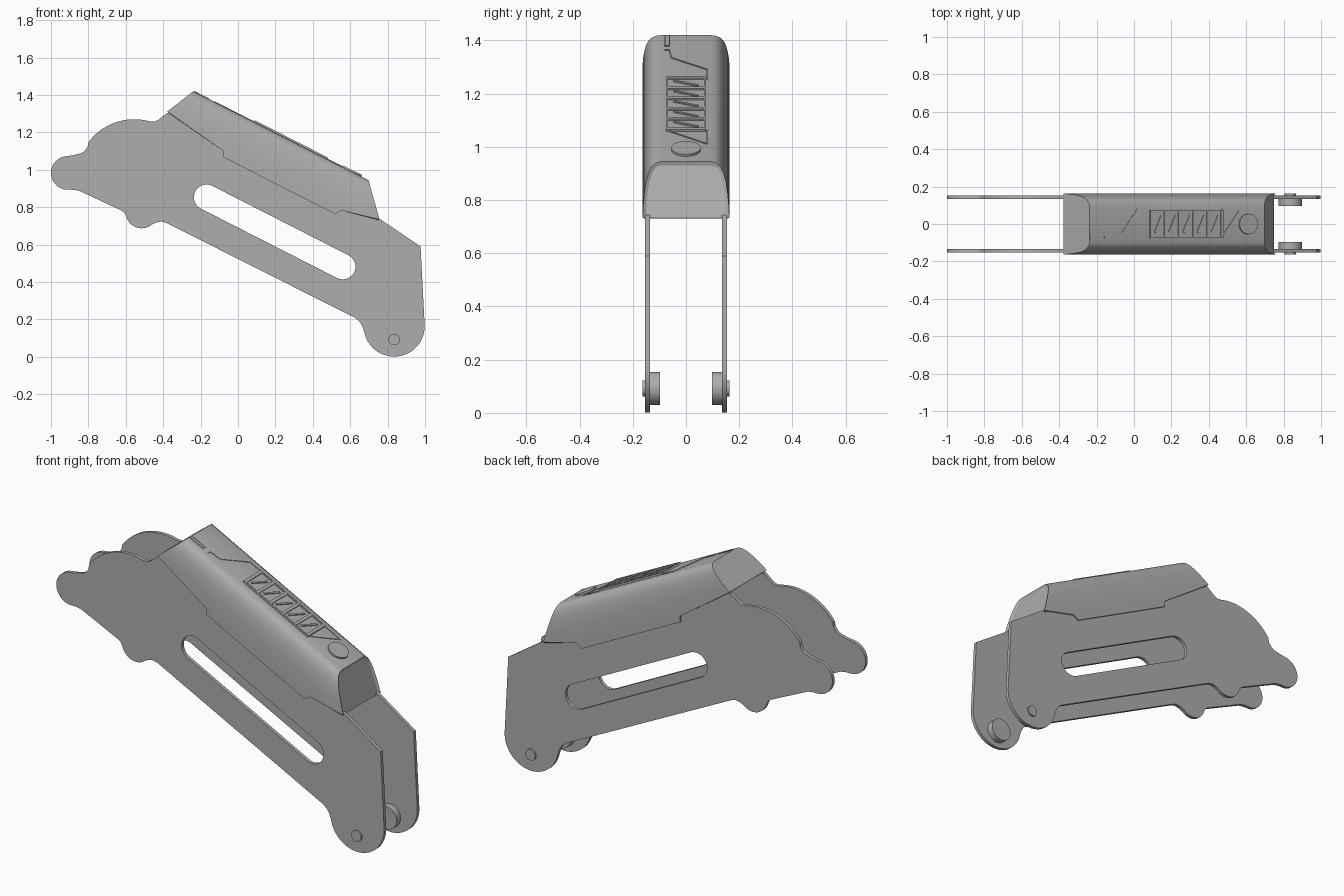
import bpy, bmesh, math
from mathutils import Vector, Matrix

cube = bpy.data.objects.get("Cube")
if cube:
    bpy.data.objects.remove(cube)

grey = bpy.data.materials.new("plain_grey")
grey.use_nodes = True
grey.diffuse_color = (0.42, 0.42, 0.42, 1)
grey.node_tree.nodes["Principled BSDF"].inputs["Base Color"].default_value = (0.42, 0.42, 0.42, 1)

# Sloped frame of the cover: s runs down the slope, h rises from its top face
U = Vector((0.8914, 0, -0.4533))
N = Vector((0.4533, 0, 0.8914))
ORIGIN = Vector((-0.238, 0, 1.42))
SLOPE = Matrix((U, (0, 1, 0), N)).transposed().to_4x4()
SLOPE.translation = ORIGIN


def add(name, bm, matrix=None):
    mesh = bpy.data.meshes.new(name)
    bm.to_mesh(mesh)
    bm.free()
    mesh.materials.append(grey)
    ob = bpy.data.objects.new(name, mesh)
    bpy.context.collection.objects.link(ob)
    if matrix:
        ob.matrix_world = matrix
    return ob


def select(ob):
    bpy.ops.object.select_all(action='DESELECT')
    ob.select_set(True)
    bpy.context.view_layer.objects.active = ob


def arc(cx, cz, r, start, end, n=20):
    angles = [math.radians(start + (end - start) * i / n) for i in range(n + 1)]
    return [(cx + r * math.cos(a), cz + r * math.sin(a)) for a in angles]


def bar(name, p0, p1, width, height):
    """Low raised strip on the cover between two (s, y) points."""
    a, b = Vector(p0), Vector(p1)
    d = b - a
    bm = bmesh.new()
    bmesh.ops.create_cube(bm, size=1)
    bmesh.ops.scale(bm, vec=(d.length, width, height + 0.004), verts=bm.verts)
    turn = Matrix.Rotation(math.atan2(d.y, d.x), 4, 'Z')
    mid = (a + b) / 2
    place = Matrix.Translation((mid.x, mid.y, height / 2 - 0.002))
    return add(name, bm, SLOPE @ place @ turn)


def disc(name, radius, depth, matrix):
    bm = bmesh.new()
    bmesh.ops.create_cone(bm, cap_ends=True, segments=40, radius1=radius,
                          radius2=radius, depth=depth)
    ob = add(name, bm, matrix)
    select(ob)
    bpy.ops.object.shade_smooth_by_angle()


# Side plates: lobed outline with a long slanted slot
outline = (
    arc(-0.91, 0.983, 0.09, 265, 103)
    + [(-0.88, 1.078), (-0.84, 1.088), (-0.82, 1.1), (-0.805, 1.12)]
    + arc(-0.555, 0.965, 0.305, 143, 74)
    + [(-0.445, 1.257), (-0.425, 1.268), (-0.377, 1.305), (0.757, 0.738), (0.976, 0.59)]
    + arc(0.835, 0.164, 0.163, 4, -170, 32)
    + [(0.664, 0.165), (0.65, 0.188), (0.628, 0.207), (-0.385, 0.717), (-0.41, 0.723), (-0.438, 0.718)]
    + arc(-0.515, 0.772, 0.085, -50, -165)
    + [(-0.607, 0.77), (-0.627, 0.784), (-0.85, 0.888), (-0.88, 0.893)])
slot = arc(-0.168, 0.853, 0.068, 63, 243) + arc(0.56, 0.482, 0.068, 243, 423)

for side, label in ((1, "back"), (-1, "front")):
    curve = bpy.data.curves.new(label + "_side_plate", 'CURVE')
    curve.dimensions = '2D'
    curve.fill_mode = 'BOTH'
    curve.extrude = 0.0095
    for loop in (outline, slot):
        spline = curve.splines.new('POLY')
        spline.points.add(len(loop) - 1)
        for point, (x, z) in zip(spline.points, loop):
            point.co = (x, z, 0, 1)
        spline.use_cyclic_u = True
        spline.use_smooth = False
    curve.materials.append(grey)
    plate = bpy.data.objects.new(label + "_side_plate", curve)
    bpy.context.collection.objects.link(plate)
    plate.matrix_world = Matrix.Translation((0, side * 0.144, 0)) @ Matrix.Rotation(math.pi / 2, 4, 'X')
    select(plate)
    bpy.ops.object.convert(target='MESH')

    # Pivot: wide disc inside the plate, small pin head outside
    upright = Matrix.Rotation(math.pi / 2, 4, 'X')
    disc(label + "_pivot_disc", 0.0625, 0.04,
         Matrix.Translation((0.835, side * 0.117, 0.092)) @ upright)
    disc(label + "_pivot_pin", 0.03, 0.026,
         Matrix.Translation((0.835, side * 0.15, 0.092)) @ upright)

# Cover: rounded section of (half width, depth), cut by slanted ends
half = [(0.163, 0.16), (0.161, 0.125), (0.157, 0.092), (0.151, 0.06),
        (0.142, 0.034), (0.129, 0.014), (0.113, 0.004), (0.095, 0)]
section = half + [(-y, d) for y, d in reversed(half)]
bm = bmesh.new()


def ring(s_top, s_shift):
    return [bm.verts.new(ORIGIN + U * (s_top + s_shift * d / 0.16) - N * d + Vector((0, y, 0)))
            for y, d in section]


upper = ring(0, -0.0754)
lower = ring(1.05, 0.147)
for i in range(len(section) - 1):
    bm.faces.new((upper[i], upper[i + 1], lower[i + 1], lower[i]))
bm.faces.new(upper)
end_face = bm.faces.new(lower)
for i in (0, -1):
    y = section[i][0]
    skirt = [(-0.078, 1.10), (-0.078, 1.067), (0.52, 0.762), (0.553, 0.783)]
    bm.faces.new([upper[i]] + [bm.verts.new((x, y, z)) for x, z in skirt] + [lower[i]])
bmesh.ops.recalc_face_normals(bm, faces=bm.faces)
if end_face.normal.x < 0:
    bmesh.ops.reverse_faces(bm, faces=bm.faces)
bmesh.ops.inset_region(bm, faces=[end_face], thickness=0.012, depth=-0.008)
cover = add("cover", bm)
solid = cover.modifiers.new("wall", 'SOLIDIFY')
solid.thickness = 0.008
solid.offset = -1
select(cover)
bpy.ops.object.modifier_apply(modifier="wall")
bpy.ops.object.shade_smooth_by_angle()

# Grip pad: base, rails, cross bars and one slanted rib in each cell
START, CELL, COUNT = 0.368, 0.085, 5
END = START + CELL * COUNT
bar("grip_base", (START, 0), (END, 0), 0.15, 0.004)
for y in (-0.072, 0.072):
    bar("grip_rail", (START, y), (END, y), 0.008, 0.01)
for i in range(COUNT + 1):
    s = START + CELL * i
    bar("grip_cross_bar", (s - 0.008, 0), (s + 0.008, 0), 0.15, 0.01)
for i in range(COUNT):
    s = START + CELL * (i + 0.5)
    bar("grip_rib", (s - 0.02, -0.045), (s + 0.02, 0.045), 0.01, 0.009)

# Trim lines above and below the grip pad
trims = [
    [(0.004, -0.08), (0.09, -0.08)],
    [(0.004, -0.062), (0.09, -0.062), (0.09, -0.08)],
    [(0.125, -0.08), (0.125, -0.062), (0.19, -0.055), (0.287, 0.08), (START, 0.08)],
    [(END, -0.07), (0.89, 0.06), (0.904, 0.08), (END, 0.08)],
]
for path in trims:
    for a, b in zip(path, path[1:]):
        bar("trim_line", a, b, 0.005, 0.003)

# Round button
disc("button", 0.055, 0.014, SLOPE @ Matrix.Translation((0.951, 0, 0.002)))
